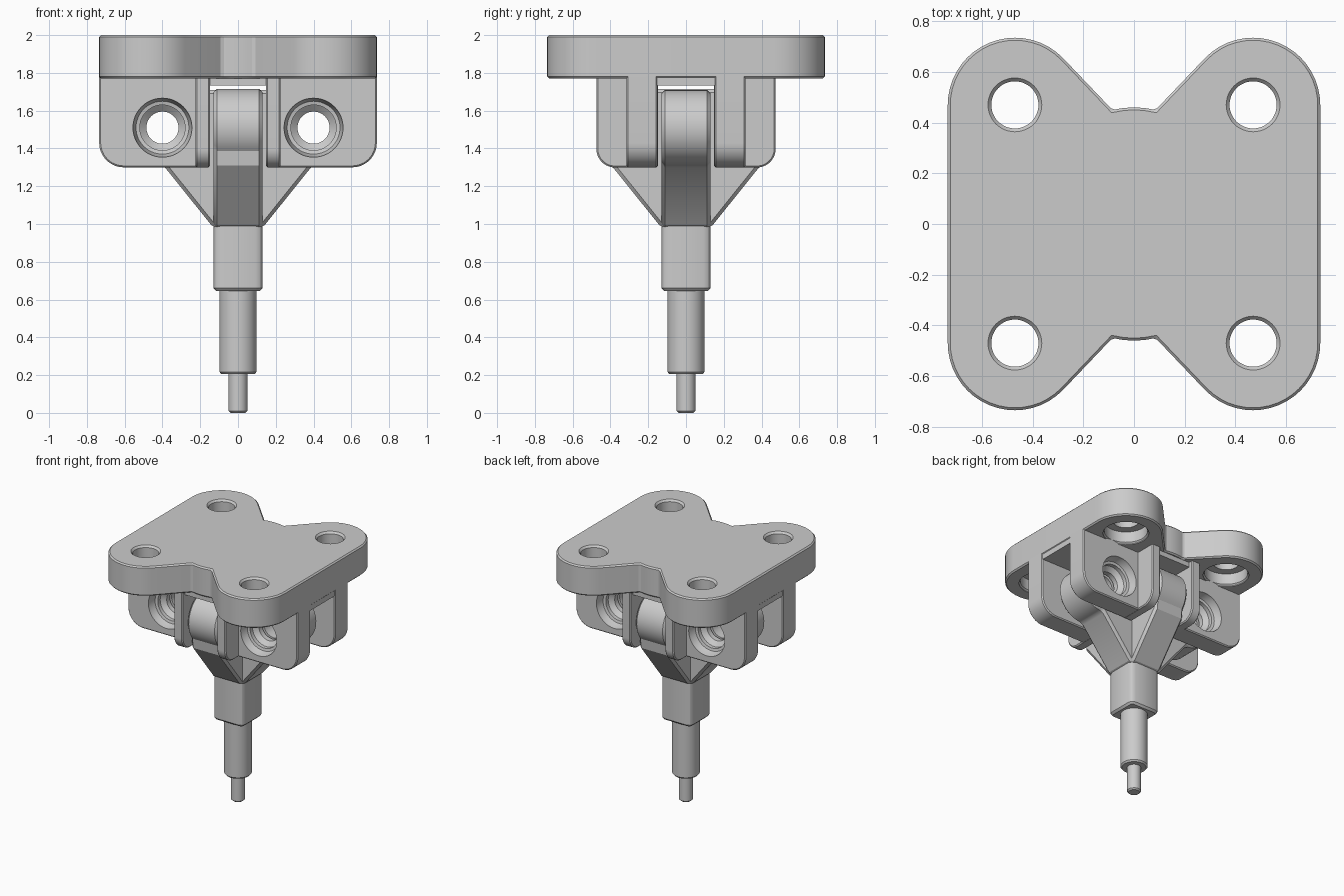
import bpy, bmesh, math
from math import sin, cos, radians, pi
from mathutils import Matrix

if "Cube" in bpy.data.objects:
    bpy.data.objects.remove(bpy.data.objects["Cube"])

X_AXIS = Matrix.Rotation(pi / 2, 4, 'X')                       # profile (x, z), depth along y
Y_AXIS = Matrix.Rotation(pi / 2, 4, 'Z') @ X_AXIS              # profile (y, z), depth along x
FLAT = Matrix.Identity(4)                                      # profile (x, y), depth along z


def arc(cx, cy, r, a0, a1, n=12):
    return [(cx + r * cos(radians(a0 + (a1 - a0) * i / n)),
             cy + r * sin(radians(a0 + (a1 - a0) * i / n))) for i in range(n + 1)]


def finish(name, bm, matrix):
    bmesh.ops.remove_doubles(bm, verts=bm.verts, dist=1e-5)
    bmesh.ops.transform(bm, matrix=matrix, verts=bm.verts)
    bmesh.ops.recalc_face_normals(bm, faces=bm.faces)
    me = bpy.data.meshes.new(name)
    bm.to_mesh(me)
    bm.free()
    ob = bpy.data.objects.new(name, me)
    bpy.context.collection.objects.link(ob)
    return ob


def prism(name, pts, d0, d1, matrix=FLAT):
    bm = bmesh.new()
    f = bm.faces.new([bm.verts.new((x, y, d0)) for x, y in pts])
    ext = bmesh.ops.extrude_face_region(bm, geom=[f])['geom']
    bmesh.ops.translate(bm, vec=(0, 0, d1 - d0),
                        verts=[v for v in ext if isinstance(v, bmesh.types.BMVert)])
    return finish(name, bm, matrix)


def lathe(name, profile, matrix=FLAT, n=48):
    bm = bmesh.new()
    rings = [[bm.verts.new((r * cos(2 * pi * i / n), r * sin(2 * pi * i / n), z))
              for i in range(n)] for r, z in profile]
    for a, b in zip(rings, rings[1:]):
        for i in range(n):
            bm.faces.new((a[i], a[(i + 1) % n], b[(i + 1) % n], b[i]))
    bm.faces.new(rings[0])
    bm.faces.new(rings[-1])
    return finish(name, bm, matrix)


def dress(ob, bevel=0.0, cutters=()):
    bpy.ops.object.select_all(action='DESELECT')
    bpy.context.view_layer.objects.active = ob
    ob.select_set(True)
    if bevel:
        m = ob.modifiers.new("bevel", 'BEVEL')
        m.width, m.segments, m.limit_method, m.angle_limit = bevel, 1, 'ANGLE', radians(35)
        bpy.ops.object.modifier_apply(modifier=m.name)
    for c in cutters:
        m = ob.modifiers.new("hole", 'BOOLEAN')
        m.operation, m.solver, m.object = 'DIFFERENCE', 'EXACT', c
        bpy.ops.object.modifier_apply(modifier=m.name)
    bpy.ops.object.shade_smooth_by_angle(angle=radians(25))


# Hole cutters: stepped screw holes in the plate, stepped pin holes through the walls
plate_cut, pin_cut = [], []
for x in (-0.47, 0.47):
    for y in (-0.47, 0.47):
        plate_cut.append(lathe("plate_hole_cutter", [
            (0.165, 1.7), (0.165, 1.775), (0.155, 1.785), (0.155, 1.87), (0.093, 1.87),
            (0.093, 1.985), (0.115, 2.01)], Matrix.Translation((x, y, 0))))
half = [(0.16, 0.36), (0.155, 0.30), (0.14, 0.255), (0.12, 0.25), (0.12, 0.22), (0.085, 0.19)]
for x in (-0.40, 0.40):
    pin_cut.append(lathe("pin_hole_cutter", half + [(r, -d) for r, d in reversed(half)],
                         Matrix.Translation((x, 0, 1.51)) @ X_AXIS))

# Top plate with four lobes and a notch at front and back
q = arc(0.47, 0.47, 0.265, 0, 135, 18) + [(0.085, 0.45), (0.04, 0.458)]
back = q + [(0, 0.46)] + [(-x, y) for x, y in reversed(q)]
plate = prism("top_plate", back + [(-x, -y) for x, y in back], 1.77, 2.0)
dress(plate, 0.01, plate_cut)

# Four hanging corner brackets: a drilled wall along x and a rib along y
for sx in (-1, 1):
    for sy in (-1, 1):
        prof = [(0.15, 1.80), (0.15, 1.30)] + arc(0.605, 1.43, 0.13, -90, 0) + [(0.735, 1.80)]
        wall = prism("bracket_wall", [(x * sx, z) for x, z in prof],
                     -0.15 * sy, -0.315 * sy, X_AXIS)
        dress(wall, 0.008, pin_cut)
        prof = [(0.149, 1.80), (0.149, 1.299)] + arc(0.375, 1.399, 0.1, -90, 0) + [(0.475, 1.80)]
        rib = prism("bracket_rib", [(y * sy, z) for y, z in prof],
                    0.149 * sx, 0.225 * sx, Y_AXIS)
        dress(rib, 0.008)

# Channel roofs under the plate
for name, a, b in (("channel_roof_x", 0.73, 0.16), ("channel_roof_y", 0.16, 0.44)):
    dress(prism(name, [(-a, -b), (a, -b), (a, b), (-a, b)], 1.732, 1.8))

# Crossed arms of the stem, flaring up to rounded ends
for name, tip, top, mat, cut in (("stem_arm_x", 0.40, 1.71, X_AXIS, pin_cut),
                                 ("stem_arm_y", 0.25, 1.715, Y_AXIS, ())):
    side = [(0.13, 0.98), (0.395, 1.31)]
    side += arc(tip, top - 0.2, 0.2, -85 if tip > 0.3 else -40, 90, 16)
    arm = prism(name, side + [(-x, z) for x, z in reversed(side)], -0.13, 0.13, mat)
    dress(arm, 0.018, cut)

# Square neck with chamfered corners
c, h = 0.108, 0.13
sq = [(h, -c), (h, c), (c, h), (-c, h), (-h, c), (-h, -c), (-c, -h), (c, -h)]
dress(prism("stem_neck", sq, 0.645, 1.01), 0.015)

# Round shaft and pin
dress(lathe("stem_shaft", [(0.04, 0), (0.05, 0.01), (0.05, 0.205), (0.088, 0.205),
                           (0.098, 0.217), (0.098, 0.66)]))

for cutter in plate_cut + pin_cut:
    bpy.data.objects.remove(cutter, do_unlink=True)
